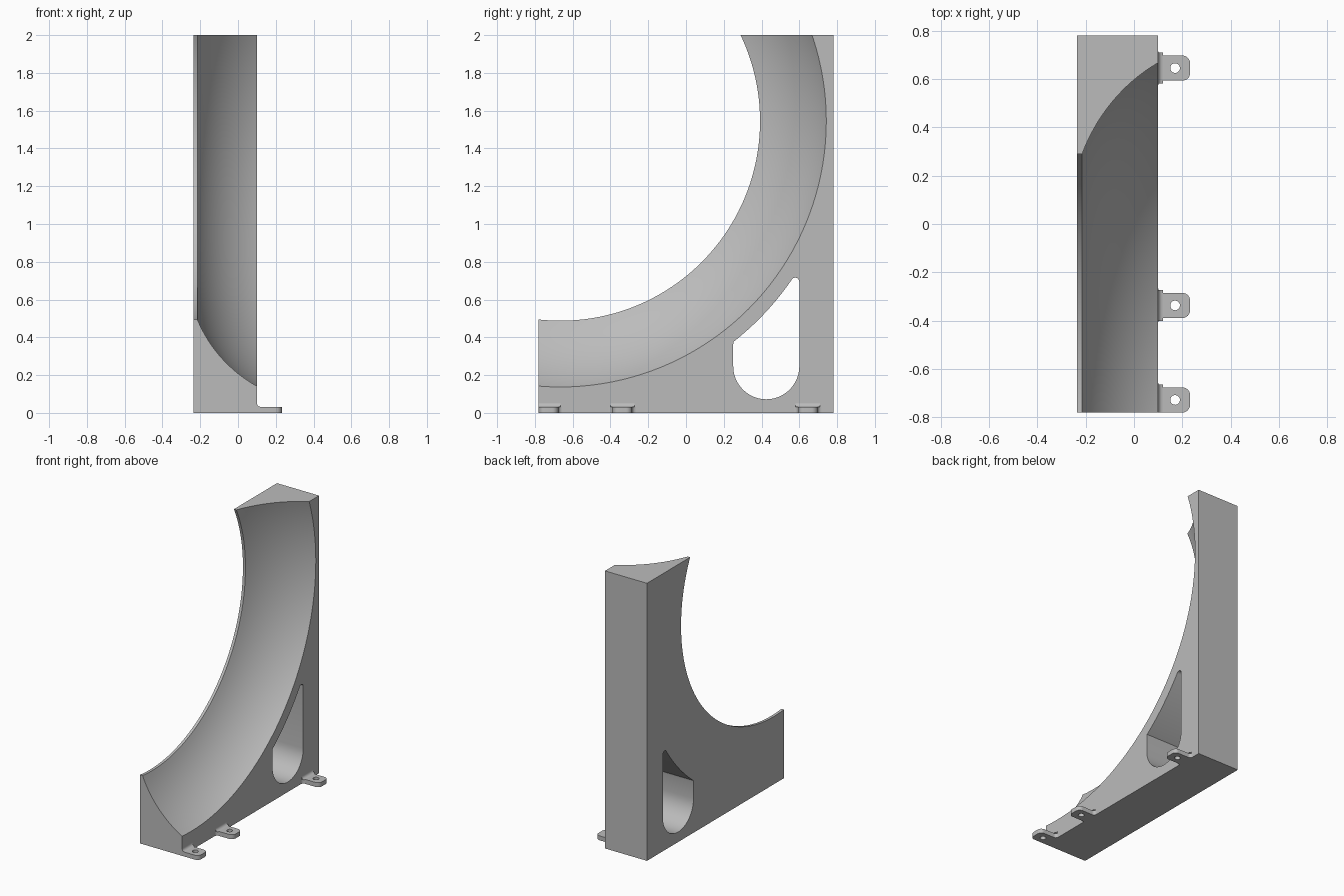
import bpy, bmesh
from math import sin, cos, pi, atan2, asin, hypot
from mathutils import Vector

if "Cube" in bpy.data.objects:
    bpy.data.objects.remove(bpy.data.objects["Cube"])

LEFT, RIGHT, HALF, TOP = -0.235, 0.10, 0.78, 2.0
CY, CZ = -0.665, 1.545          # centre of the curved channel
R_IN, R_OUT = 1.057, 1.408
LIP = -0.215

grey = bpy.data.materials.new("plain grey")
grey.use_nodes = True
colour = (0.5, 0.5, 0.5, 1)
grey.diffuse_color = colour
grey.node_tree.nodes["Principled BSDF"].inputs["Base Color"].default_value = colour


def finish(name, bm):
    bmesh.ops.recalc_face_normals(bm, faces=bm.faces)
    mesh = bpy.data.meshes.new(name)
    bm.to_mesh(mesh)
    bm.free()
    mesh.materials.append(grey)
    obj = bpy.data.objects.new(name, mesh)
    bpy.context.collection.objects.link(obj)
    return obj


def prism(name, points, offset):
    bm = bmesh.new()
    face = bm.faces.new([bm.verts.new(p) for p in points])
    new = bmesh.ops.extrude_face_region(bm, geom=[face])["geom"]
    bmesh.ops.translate(bm, vec=offset, verts=[v for v in new if isinstance(v, bmesh.types.BMVert)])
    return finish(name, bm)


def arc(cx, cy, r, a, b, n):
    return [(cx + r * cos(a + (b - a) * i / n), cy + r * sin(a + (b - a) * i / n)) for i in range(n + 1)]


def cut(obj, cutter):
    mod = obj.modifiers.new("cut", "BOOLEAN")
    mod.operation, mod.solver, mod.object = "DIFFERENCE", "EXACT", cutter
    bpy.context.view_layer.objects.active = obj
    bpy.ops.object.modifier_apply(modifier=mod.name)
    bpy.data.objects.remove(cutter)


def smooth(obj):
    bpy.ops.object.select_all(action="DESELECT")
    obj.select_set(True)
    bpy.context.view_layer.objects.active = obj
    bpy.ops.object.shade_smooth_by_angle(angle=0.5)


# Main bracket block
body = prism("bracket_body", [(LEFT, -HALF, 0), (LEFT, HALF, 0), (LEFT, HALF, TOP), (LEFT, -HALF, TOP)],
             (RIGHT - LEFT, 0, 0))

# Curved channel: a hollow arc profile turned about the x axis
a, b = Vector((LIP, R_IN)), Vector((RIGHT, R_OUT))
chord, sag = (b - a).length, 0.04
radius = (chord / 2) ** 2 / (2 * sag) + sag / 2
out = Vector((-(b - a).y, (b - a).x)).normalized()
mid = (a + b) / 2 - out * (radius - sag)
start, half = atan2(out.y, out.x), asin(chord / 2 / radius)
profile = [(LEFT - 0.1, 0), (LEFT - 0.1, R_IN)]
profile += arc(mid.x, mid.y, radius, start + half, start - half * 1.06, 18)
profile += [(profile[-1][0], 0)]
bm = bmesh.new()
verts = [bm.verts.new((x, CY, CZ + r)) for x, r in profile]
edges = [bm.edges.new(pair) for pair in zip(verts, verts[1:])]
bmesh.ops.spin(bm, geom=verts + edges, cent=(0, CY, CZ), axis=(1, 0, 0), angle=2 * pi, steps=160)
bmesh.ops.remove_doubles(bm, verts=bm.verts, dist=0.0001)
cut(body, finish("channel_cutter", bm))

# Rounded window through the web, its sloped side following the channel
r_win = 1.485
hole = arc(0.425, 0.247, 0.175, pi, 2 * pi, 24)
hole += arc(0.578, 0.694, 0.022, 0, pi * 0.8, 8)
p, q = (0.558, 0.70), (0.262, 0.387)
hole += arc(CY, CZ, r_win, atan2(p[1] - CZ, p[0] - CY), atan2(q[1] - CZ, q[0] - CY), 14)
hole += [(0.253, 0.378), (0.25, 0.365)]
cut(body, prism("window_cutter", [(LEFT - 0.1, y, z) for y, z in hole], (0.6, 0, 0)))
smooth(body)

# Screw tabs with rounded tips, flared roots and a fillet against the wall
W, TIP, THICK, F = 0.052, 0.232, 0.032, 0.02
for name, y0, flare in (("front", -0.728, 0), ("middle", -0.337, F), ("rear", 0.645, F)):
    def side(f):
        root = arc(RIGHT + F, W + F, F, pi, 1.5 * pi, 6) if f else [(RIGHT, W)]
        return root + arc(TIP - 0.032, W - 0.032, 0.032, pi / 2, 0, 8)
    upper = side(F)
    lower = [(x, -y) for x, y in reversed(side(flare))]
    tab = prism(name + "_screw_tab", [(x, y0 + y, 0) for x, y in upper + lower], (0, 0, THICK))
    ring = arc(0.17, y0, 0.02, 0, 2 * pi, 24)[:-1]
    cut(tab, prism("screw_cutter", [(x, y, -0.1) for x, y in ring], (0, 0, 0.3)))
    smooth(tab)
    curve = [(RIGHT, THICK)] + arc(RIGHT + F, THICK + F, F, pi, 1.5 * pi, 6)
    low = y0 - W - flare * 0.6
    fillet = prism(name + "_tab_fillet", [(x, low, z) for x, z in curve], (0, y0 + W + F * 0.6 - low, 0))
    smooth(fillet)
